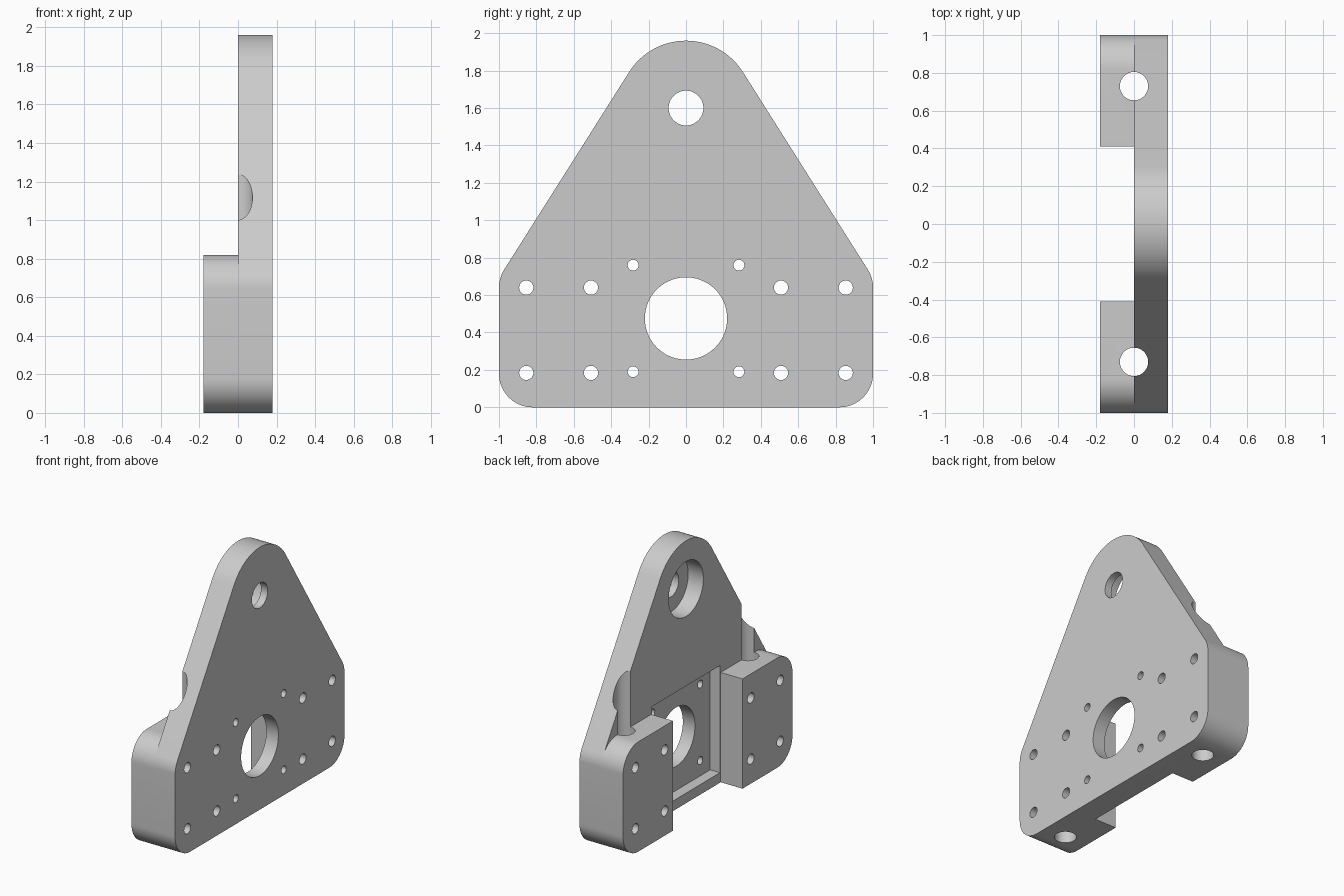
import bpy, bmesh
from math import sin, cos, radians, pi
from mathutils import Matrix, Vector

cube = bpy.data.objects.get("Cube")
if cube:
    bpy.data.objects.remove(cube, do_unlink=True)

# Material
grey = bpy.data.materials.new("light grey")
grey.use_nodes = True
colour = (0.6, 0.6, 0.6, 1)
grey.diffuse_color = colour
grey.node_tree.nodes["Principled BSDF"].inputs["Base Color"].default_value = colour

T = 0.18          # thickness of plate and clamps
R = 0.18          # corner radius
ROD_Y = 0.73      # rod position
HOLE_Z = 0.475    # centre of the motor opening


def arc(cy, cz, r, a0, a1, n=16):
    angles = [radians(a0 + (a1 - a0) * i / n) for i in range(n + 1)]
    return [(cy + r * cos(a), cz + r * sin(a)) for a in angles]


def finish(bm, name):
    bmesh.ops.recalc_face_normals(bm, faces=bm.faces)
    mesh = bpy.data.meshes.new(name)
    bm.to_mesh(mesh)
    bm.free()
    mesh.materials.append(grey)
    ob = bpy.data.objects.new(name, mesh)
    bpy.context.collection.objects.link(ob)
    return ob


def slab(name, outline, x0, x1):
    """Extrude a (y, z) outline along x."""
    bm = bmesh.new()
    face = bm.faces.new([bm.verts.new((x0, y, z)) for y, z in outline])
    ext = bmesh.ops.extrude_face_region(bm, geom=[face])["geom"]
    verts = [v for v in ext if isinstance(v, bmesh.types.BMVert)]
    bmesh.ops.translate(bm, verts=verts, vec=(x1 - x0, 0, 0))
    return finish(bm, name)


def cylinder(centre, r, depth, axis="X", n=48):
    bm = bmesh.new()
    turn = Matrix.Rotation(pi / 2, 4, "Y") if axis == "X" else Matrix()
    bmesh.ops.create_cone(bm, cap_ends=True, segments=n, radius1=r, radius2=r,
                          depth=depth, matrix=Matrix.Translation(Vector(centre)) @ turn)
    return finish(bm, "cutter")


def cut(ob, cutter):
    cutter.hide_render = True
    mod = ob.modifiers.new("cut", "BOOLEAN")
    mod.operation = "DIFFERENCE"
    mod.solver = "EXACT"
    mod.object = cutter
    bpy.ops.object.select_all(action="DESELECT")
    bpy.context.view_layer.objects.active = ob
    ob.select_set(True)
    bpy.ops.object.modifier_apply(modifier=mod.name)
    bpy.data.objects.remove(cutter, do_unlink=True)


def smooth(ob):
    bpy.ops.object.select_all(action="DESELECT")
    bpy.context.view_layer.objects.active = ob
    ob.select_set(True)
    bpy.ops.object.shade_smooth_by_angle(angle=radians(30))


# Triangular plate with rounded corners
slope = 32.3
half = arc(0.82, R, R, -90, 0) + arc(0.82, 0.64, R, 0, slope)[1:]
crown = arc(0, 1.6, 0.36, slope, 180 - slope, 40)
outline = half + crown + [(-y, z) for y, z in reversed(half)]
plate = slab("carriage_plate", outline, 0, T)

# Square motor recess, motor opening and stepped bearing seat
p = 0.4
recess = [(-p, HOLE_Z - p), (p, HOLE_Z - p), (p, HOLE_Z + p), (-p, HOLE_Z + p)]
cut(plate, slab("cutter", recess, -0.1, 0.08))
cut(plate, cylinder((0.1, 0, HOLE_Z), 0.22, 1, n=72))
cut(plate, cylinder((0, 0, 1.6), 0.205, 0.25, n=64))
cut(plate, cylinder((0.1, 0, 1.6), 0.093, 1))

# Motor screw holes, clamp screw holes and rod grooves
for side in (-1, 1):
    for dz in (-0.285, 0.285):
        cut(plate, cylinder((0.1, side * 0.283, HOLE_Z + dz), 0.029, 1, n=24))

for side, label in ((1, "back"), (-1, "front")):
    # Rod clamp with rounded outer corners
    prof = [(0.41, 0)] + arc(0.82, R, R, -90, 0) + arc(0.82, 0.64, R, 0, 90) + [(0.41, 0.82)]
    clamp = slab(label + "_rod_clamp", [(side * y, z) for y, z in prof], -T, 0)
    for ob in (plate, clamp):
        cut(ob, cylinder((0, side * ROD_Y, 0.7), 0.075, 3, axis="Z"))
        for y in (0.508, 0.854):
            for z in (0.184, 0.64):
                cut(ob, cylinder((0, side * y, z), 0.038, 1, n=24))
    smooth(clamp)

smooth(plate)
